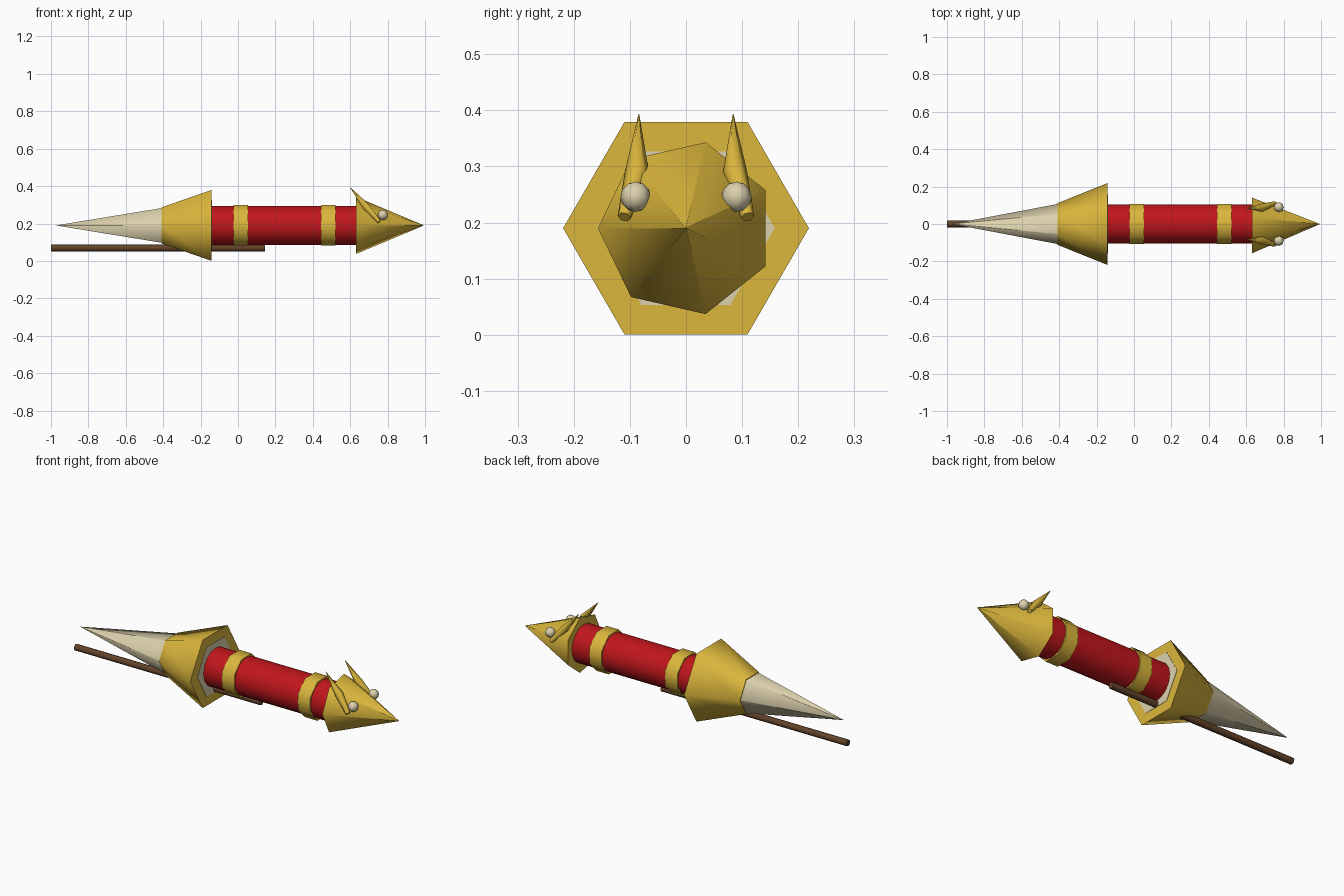
import bpy
import bmesh
from math import cos, sin, pi, radians
from mathutils import Vector

cube = bpy.data.objects.get("Cube")
if cube:
    bpy.data.objects.remove(cube, do_unlink=True)

AXIS_Z = 0.19
TIP = 0.0008


def material(name, rgb):
    mat = bpy.data.materials.new(name)
    mat.use_nodes = True
    colour = (*rgb, 1)
    mat.diffuse_color = colour
    mat.node_tree.nodes["Principled BSDF"].inputs["Base Color"].default_value = colour
    return mat


gold = material("gold", (0.71, 0.47, 0.045))
red = material("red", (0.53, 0.008, 0.011))
cream = material("cream", (0.72, 0.64, 0.42))
brown = material("brown", (0.125, 0.056, 0.022))


def finish(bm, name, mat, angle):
    bmesh.ops.recalc_face_normals(bm, faces=bm.faces)
    mesh = bpy.data.meshes.new(name)
    bm.to_mesh(mesh)
    bm.free()
    mesh.materials.append(mat)
    obj = bpy.data.objects.new(name, mesh)
    bpy.context.collection.objects.link(obj)
    bpy.ops.object.select_all(action='DESELECT')
    obj.select_set(True)
    bpy.context.view_layer.objects.active = obj
    bpy.ops.object.shade_smooth_by_angle(angle=radians(angle))


def loft(name, mat, sections, sides, start=0.0, ring=False):
    """Skin polygons of given (centre, radius) along a path."""
    bm = bmesh.new()
    along = (Vector(sections[1][0]) - Vector(sections[0][0])).normalized()
    side = Vector((0, 1, 0))
    side = (side - along * side.dot(along)).normalized()
    up = along.cross(side)
    turns = [start + 2 * pi * k / sides for k in range(sides)]
    loops = [[bm.verts.new(Vector(centre) + radius * (cos(t) * side + sin(t) * up))
              for t in turns] for centre, radius in sections]
    pairs = list(zip(loops, loops[1:]))
    if ring:
        pairs.append((loops[-1], loops[0]))
    else:
        bm.faces.new(loops[0])
        bm.faces.new(loops[-1])
    for a, b in pairs:
        for k in range(sides):
            n = (k + 1) % sides
            bm.faces.new((a[k], a[n], b[n], b[k]))
    finish(bm, name, mat, 65)


def on_axis(*profile):
    return [((x, 0, AXIS_Z), r) for x, r in profile]


# Tail: long cream cone inside a flared gold collar
loft("tail_cone", cream, on_axis((-0.97, TIP), (-0.139, 0.158)), 6)
loft("tail_collar", gold,
     on_axis((-0.41, 0.111), (-0.141, 0.219), (-0.141, 0.15), (-0.41, 0.1)), 6, ring=True)

# Body tube with two raised bands
loft("body_tube", red, on_axis((-0.145, 0.105), (0.64, 0.105)), 16)
for name, x in (("rear_band", 0.015), ("front_band", 0.483)):
    loft(name, gold, on_axis((x - 0.038, 0.117), (x + 0.038, 0.117)), 8, start=pi / 8)

# Pointed head
loft("head", gold, on_axis((0.63, 0.157), (0.993, TIP)), 7, start=pi)

# Guide stick under the tail
loft("guide_stick", brown, [((-1, 0, 0.069), 0.018), ((0.145, 0, 0.069), 0.018)], 8)

# Horns and eyes on both sides of the head
for label, s in (("left", 1), ("right", -1)):
    loft(label + "_horn", gold,
         [((0.755, s * 0.11, 0.21), 0.012), ((0.685, s * 0.087, 0.29), 0.022),
          ((0.60, s * 0.084, 0.393), TIP)], 6)
    bm = bmesh.new()
    bmesh.ops.create_uvsphere(bm, u_segments=8, v_segments=6, radius=0.027)
    bmesh.ops.translate(bm, verts=bm.verts, vec=(0.774, s * 0.09, 0.246))
    finish(bm, label + "_eye", cream, 65)
